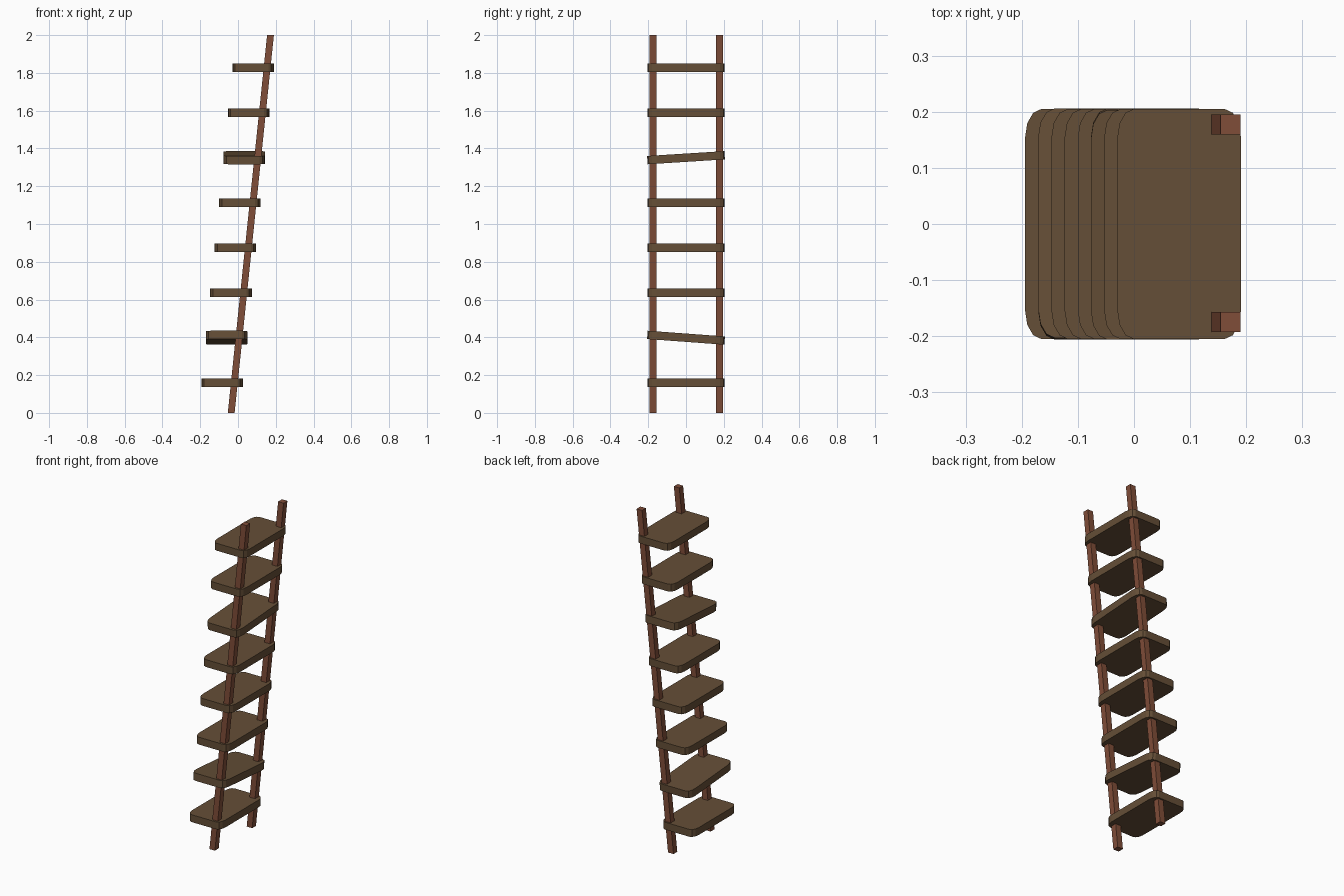
import bpy, bmesh, math

if "Cube" in bpy.data.objects:
    bpy.data.objects.remove(bpy.data.objects["Cube"])


def material(name, rgb):
    m = bpy.data.materials.new(name)
    m.diffuse_color = (*rgb, 1)
    m.use_nodes = True
    m.node_tree.nodes["Principled BSDF"].inputs["Base Color"].default_value = m.diffuse_color
    return m


def prism(name, bottom, top, mat):
    """Solid between two matching polygon loops."""
    bm = bmesh.new()
    lo = [bm.verts.new(p) for p in bottom]
    hi = [bm.verts.new(p) for p in top]
    n = len(lo)
    bm.faces.new(lo[::-1])
    bm.faces.new(hi)
    for i in range(n):
        j = (i + 1) % n
        bm.faces.new((lo[i], lo[j], hi[j], hi[i]))
    bmesh.ops.recalc_face_normals(bm, faces=bm.faces)
    me = bpy.data.meshes.new(name)
    bm.to_mesh(me)
    bm.free()
    me.materials.append(mat)
    ob = bpy.data.objects.new(name, me)
    bpy.context.collection.objects.link(ob)
    return ob


rail_mat = material("rail_wood", (0.216, 0.075, 0.04))
step_mat = material("step_wood", (0.13, 0.077, 0.038))

# Leaning side rails, cut level at both ends
for side, yc in (("left", -0.1745), ("right", 0.1775)):
    def square(xc, z):
        h = 0.018
        return [(xc + sx * h, yc + sy * h, z)
                for sx, sy in ((-1, -1), (1, -1), (1, 1), (-1, 1))]
    prism(side + "_rail", square(-0.036, 0), square(0.172, 2), rail_mat)

# Step outline with rounded corners, stretched in depth
HX, HY, RX, RY, SEG = 0.11, 0.205, 0.029, 0.05, 3
outline = []
for k, (sx, sy) in enumerate(((1, 1), (-1, 1), (-1, -1), (1, -1))):
    for s in range(SEG + 1):
        a = math.pi / 2 * (k + s / SEG)
        outline.append((sx * (HX - RX) + RX * math.cos(a),
                        sy * (HY - RY) + RY * math.sin(a)))

# Eight steps, two of them knocked crooked
tilt = {1: -4.2, 5: 3.6}
for i in range(8):
    step = prism(f"step_{i + 1}", [(x, y, -0.022) for x, y in outline],
                 [(x, y, 0.022) for x, y in outline], step_mat)
    z = {1: 0.398, 5: 1.351}.get(i, 0.159 + 0.2383 * i)
    step.location = (-0.084 + 0.0235 * i, 0, z)
    step.rotation_euler.x = math.radians(tilt.get(i, 0))
